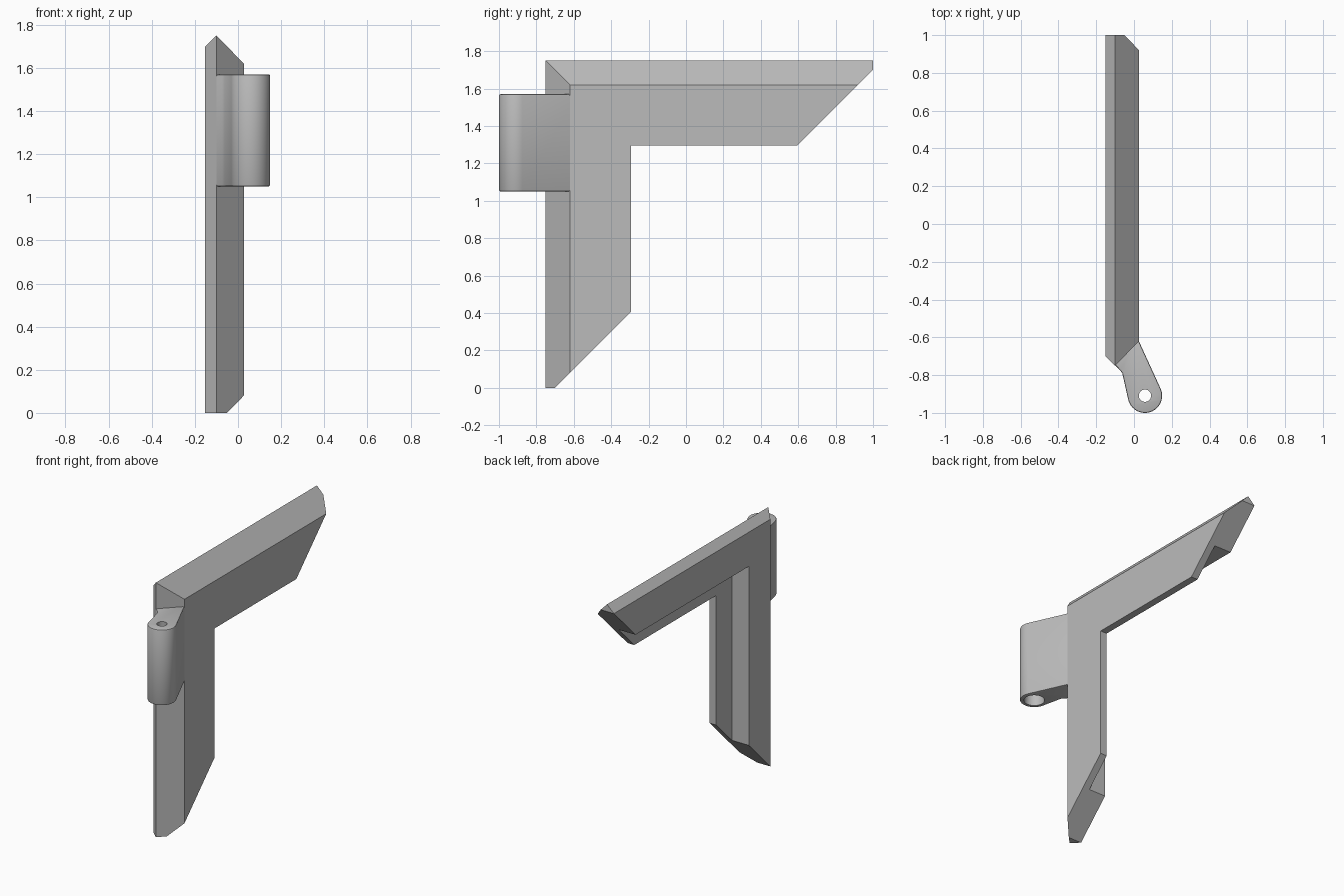
import bpy, bmesh, math
from mathutils import Vector

if "Cube" in bpy.data.objects:
    bpy.data.objects.remove(bpy.data.objects["Cube"])

grey = bpy.data.materials.new("plain_grey")
grey.diffuse_color = (0.5, 0.5, 0.5, 1)
grey.use_nodes = True
grey.node_tree.nodes["Principled BSDF"].inputs["Base Color"].default_value = grey.diffuse_color


def make_object(name, bm):
    bmesh.ops.recalc_face_normals(bm, faces=bm.faces)
    mesh = bpy.data.meshes.new(name)
    bm.to_mesh(mesh)
    bm.free()
    mesh.materials.append(grey)
    ob = bpy.data.objects.new(name, mesh)
    bpy.context.collection.objects.link(ob)
    return ob


# Corner frame: rebated section (x, depth from outer edge) swept round a mitred corner
section = [(-0.152, 0.05), (-0.10, 0.0), (0.027, 0.13), (0.027, 0.455),
           (-0.023, 0.455), (-0.023, 0.285), (-0.152, 0.285)]
bm = bmesh.new()
rings = []
for place in (lambda d: (-0.75 + d, 0.0),
              lambda d: (-0.75 + d, 1.75 - d),
              lambda d: (1.0, 1.75 - d)):
    rings.append([bm.verts.new((x, *place(d))) for x, d in section])
n = len(section)
for a, b in zip(rings, rings[1:]):
    for i in range(n):
        j = (i + 1) % n
        bm.faces.new((a[i], a[j], b[j], b[i]))
bm.faces.new(rings[0])
bm.faces.new(rings[-1])
# Both leg ends are trimmed by one sloping plane
bmesh.ops.bisect_plane(bm, geom=bm.verts[:] + bm.edges[:] + bm.faces[:],
                       plane_co=(0, -0.70, 0.0), plane_no=(0, 1, -1), clear_outer=True)
bmesh.ops.holes_fill(bm, edges=[e for e in bm.edges if e.is_boundary], sides=0)
frame = make_object("corner_frame", bm)

# Hinge knuckle: teardrop outline with round nose, extruded upward
cx, cy, r = 0.058, -0.909, 0.091
z0, z1 = 1.05, 1.57
outline = [(0.012, -0.59), (-0.09, -0.70), (-0.105, -0.742), (-0.074, -0.774), (-0.062, -0.79)]
steps = 24
for i in range(steps + 1):
    t = math.radians(193 + (382 - 193) * i / steps)
    outline.append((cx + r * math.cos(t), cy + r * math.sin(t)))
bm = bmesh.new()
base = bm.faces.new([bm.verts.new((x, y, z0)) for x, y in outline])
ext = bmesh.ops.extrude_face_region(bm, geom=[base])
bmesh.ops.translate(bm, verts=[g for g in ext["geom"] if isinstance(g, bmesh.types.BMVert)],
                    vec=Vector((0, 0, z1 - z0)))
rim = [e for e in bm.edges if abs(e.verts[0].co.z - e.verts[1].co.z) < 1e-4]
bmesh.ops.bevel(bm, geom=rim, offset=0.008, segments=2, profile=0.5, affect='EDGES')
knuckle = make_object("hinge_knuckle", bm)

# Pin hole, wider at the bottom
bm = bmesh.new()
bmesh.ops.create_cone(bm, cap_ends=True, segments=32, radius1=0.066, radius2=0.032,
                      depth=z1 - z0 + 0.02)
bmesh.ops.translate(bm, verts=bm.verts, vec=(cx, cy, (z0 + z1) / 2))
hole = make_object("pin_hole_cutter", bm)
hole.hide_render = True
cut = knuckle.modifiers.new("pin_hole", 'BOOLEAN')
cut.operation = 'DIFFERENCE'
cut.solver = 'EXACT'
cut.object = hole
bpy.context.view_layer.objects.active = knuckle
knuckle.select_set(True)
bpy.ops.object.modifier_apply(modifier=cut.name)
bpy.data.objects.remove(hole)
bpy.ops.object.shade_smooth_by_angle(angle=math.radians(30))
